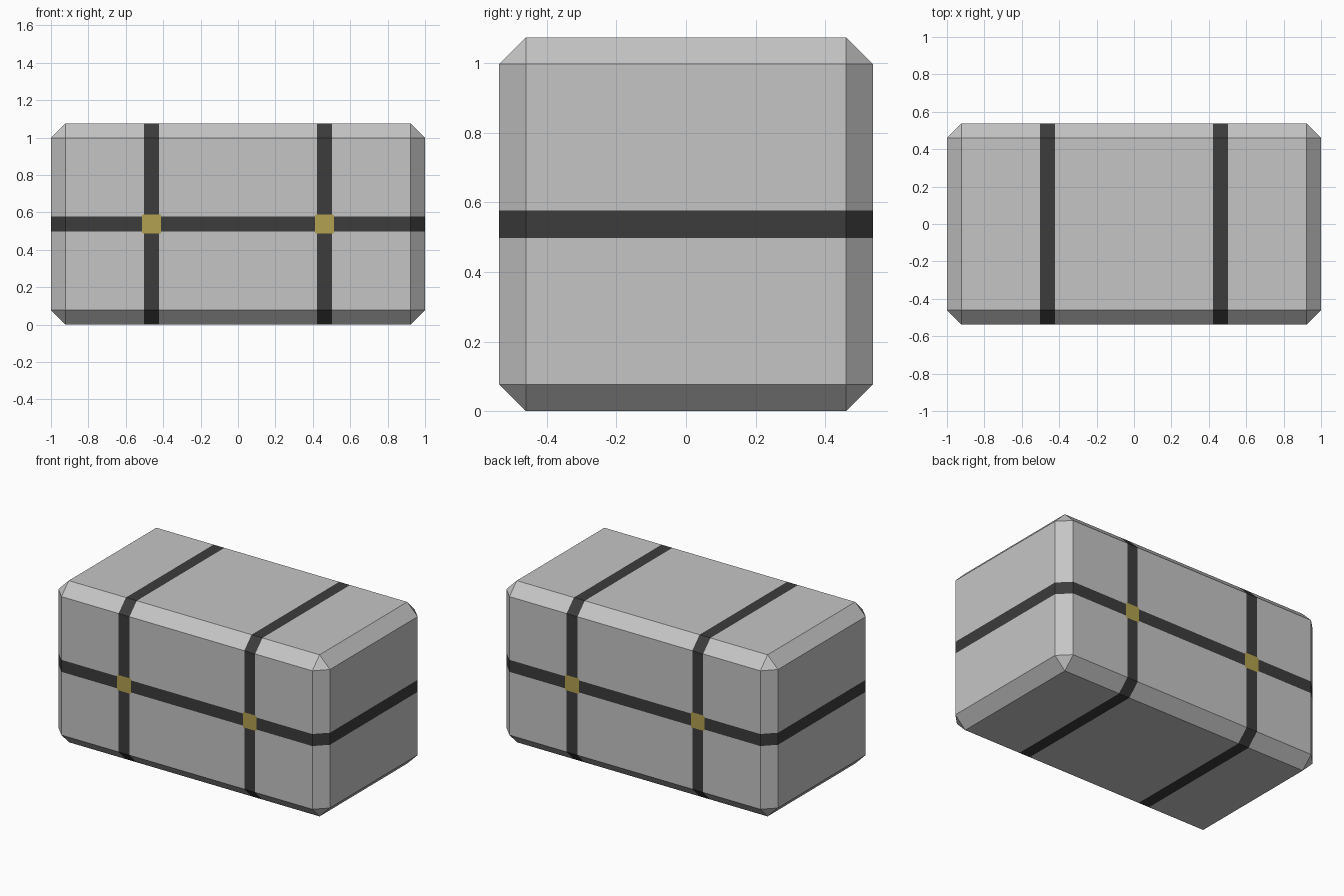
import bpy
import bmesh
from mathutils import Matrix

if "Cube" in bpy.data.objects:
    bpy.data.objects.remove(bpy.data.objects["Cube"])

W, D, H = 2.0, 1.075, 1.075      # overall size
CHAMFER = 0.077
STRAP_X, MID_Z = 0.4625, H / 2   # strap centre lines
STRAP, BUCKLE = 0.04, 0.051      # half widths


def material(name, rgb):
    m = bpy.data.materials.new(name)
    m.diffuse_color = (*rgb, 1.0)
    m.use_nodes = True
    m.node_tree.nodes["Principled BSDF"].inputs["Base Color"].default_value = m.diffuse_color
    return m


# Chamfered crate body
bm = bmesh.new()
bmesh.ops.create_cube(bm, size=1.0, matrix=Matrix.Translation((0, 0, H / 2)) @ Matrix.Diagonal((W, D, H, 1)))
bmesh.ops.bevel(bm, geom=bm.edges[:], offset=CHAMFER, offset_type='OFFSET',
                segments=1, profile=0.5, affect='EDGES')


# Cut the outlines of straps and buckles into the surface
def cut(point, normal):
    bmesh.ops.bisect_plane(bm, geom=bm.verts[:] + bm.edges[:] + bm.faces[:],
                           plane_co=point, plane_no=normal, dist=1e-5)


for half in (STRAP, BUCKLE):
    for side in (-1, 1):
        cut((0, 0, MID_Z + side * half), (0, 0, 1))
        for strap in (-1, 1):
            cut((strap * STRAP_X + side * half, 0, 0), (1, 0, 0))

# Colour by position: buckles on front and back, straps all round
bm.normal_update()
for f in bm.faces:
    c = f.calc_center_median()
    dx, dz = abs(abs(c.x) - STRAP_X), abs(c.z - MID_Z)
    if abs(f.normal.y) > 0.9 and max(dx, dz) < BUCKLE:
        f.material_index = 2
    elif min(dx, dz) < STRAP:
        f.material_index = 1

mesh = bpy.data.meshes.new("strapped_crate")
bm.to_mesh(mesh)
bm.free()
mesh.materials.append(material("light grey", (0.56, 0.56, 0.56)))
mesh.materials.append(material("dark strap", (0.045, 0.045, 0.045)))
mesh.materials.append(material("brass", (0.445, 0.355, 0.08)))
crate = bpy.data.objects.new("strapped_crate", mesh)
bpy.context.collection.objects.link(crate)
